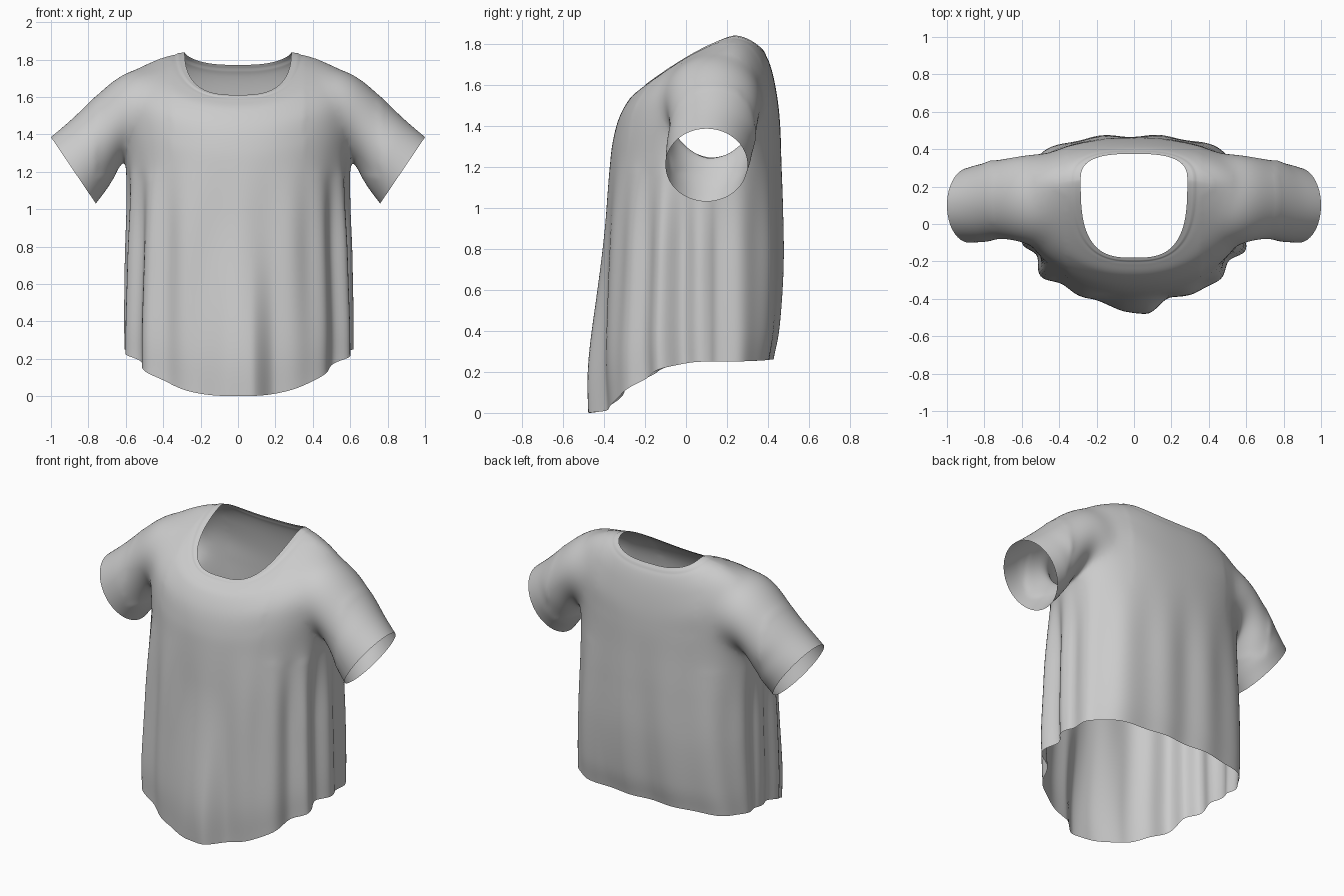
import bpy, bmesh, math

if "Cube" in bpy.data.objects:
    bpy.data.objects.remove(bpy.data.objects["Cube"])

SEG = 240

def spline(rows, t):
    """Catmull-Rom interpolation through rows of parameters, t in 0..1."""
    n = len(rows) - 1
    i = min(int(t * n), n - 1)
    u = t * n - i
    p1, p2 = rows[i], rows[i + 1]
    p0 = rows[i - 1] if i else [2 * a - b for a, b in zip(p1, p2)]
    p3 = rows[i + 2] if i + 2 <= n else [2 * b - a for a, b in zip(p1, p2)]
    return [0.5 * (2 * b + (c - a) * u + (2 * a - 5 * b + 4 * c - d) * u * u
                   + (3 * b - a - 3 * c + d) * u ** 3)
            for a, b, c, d in zip(p0, p1, p2, p3)]

def smooth(a, b, v):
    t = max(0.0, min(1.0, (v - a) / (b - a)))
    return t * t * (3 - 2 * t)

def gauss(v, centre, width):
    return math.exp(-((v - centre) / width) ** 2)

def loft(name, rings):
    """Closed tube; the end caps get material slot 1 so they can be removed later."""
    bm = bmesh.new()
    vr = [[bm.verts.new(p) for p in r] for r in rings]
    n = len(rings[0])
    for a, b in zip(vr, vr[1:]):
        for j in range(n):
            k = (j + 1) % n
            bm.faces.new((a[j], a[k], b[k], b[j]))
    for ring in (vr[0], vr[-1]):
        c = bm.verts.new([sum(v.co[i] for v in ring) / n for i in range(3)])
        for j in range(n):
            bm.faces.new((ring[j], ring[(j + 1) % n], c)).material_index = 1
    bmesh.ops.recalc_face_normals(bm, faces=bm.faces)
    me = bpy.data.meshes.new(name)
    bm.to_mesh(me)
    bm.free()
    for m in slots:
        me.materials.append(m)
    ob = bpy.data.objects.new(name, me)
    bpy.context.collection.objects.link(ob)
    return ob

slots = [bpy.data.materials.new("cloth"), bpy.data.materials.new("opening")]

# Body rings, hem to neck: half width, y centre, y front, y back,
# z front, z side, z back, z blend power, front squareness, back squareness
BODY = [
    (.600, .12, -.40, .42, 0.00, .25, .26, 2.4, 2.6, 3.2),
    (.600, .12, -.41, .45, 0.25, .42, .42, 2.2, 2.6, 3.0),
    (.595, .12, -.40, .47, 0.60, .70, .70, 2.0, 2.5, 2.8),
    (.590, .12, -.385, .47, 0.95, 1.0, 1.0, 2.0, 2.4, 2.6),
    (.600, .12, -.37, .465, 1.2, 1.25, 1.22, 2.0, 2.2, 2.4),
    (.625, .13, -.355, .46, 1.33, 1.46, 1.38, 2.0, 2.1, 2.3),
    (.620, .16, -.325, .45, 1.44, 1.65, 1.50, 1.8, 2.1, 2.3),
    (.520, .19, -.275, .43, 1.53, 1.76, 1.62, 1.6, 2.2, 2.3),
    (.380, .22, -.22, .405, 1.58, 1.815, 1.71, 1.45, 2.5, 2.5),
    (.285, .235, -.18, .375, 1.605, 1.833, 1.765, 1.3, 3.0, 2.8)]

def body_ring(t):
    a, yc, yf, yb, zf, zs, zb, q, nf, nb = spline(BODY, t)
    ring = []
    for j in range(SEG):
        th = 2 * math.pi * j / SEG
        s, c = math.sin(th), math.cos(th)            # th = 0 is the front
        n = nf if c > 0 else nb
        r = (abs(s) ** n + abs(c) ** n) ** (-1 / n)
        f = abs(r * c)
        x = a * r * s
        y = yc + (yf - yc if c > 0 else yb - yc) * f
        z = zs + (zf - zs) * f ** q if c > 0 else zs + (zb - zs) * f ** (q + .6)
        # hanging folds: deep beside the front, shallow elsewhere
        ang = math.acos(max(-1, min(1, c)))
        fade = 1 - smooth(0.75, 1.4, z)
        side = 1 if s > 0 else -1
        d = .03 * gauss(ang, 1.1, .4) * math.sin(ang * 17 + .8 + .4 * side)
        d += .007 * math.sin(th * 13 + 1.2 * math.sin(2 * z))
        d *= fade
        x += d * s
        y -= d * c
        # broad centre pleat of the front panel
        if c > 0:
            y -= .07 * smooth(-.24, -.04, x) * (1 - smooth(.07, .2, x)) * (1 - smooth(.0, 1.0, z))
        # collar band step
        z += .006 * smooth(.942, .95, t)
        ring.append((x, y, max(z, 0)))
    return ring

body = loft("shirt", [body_ring(i / 90) for i in range(91)])

# Sleeve rings, inside to cuff: top x, top z, bottom x, bottom z, y centre, y half
SLEEVE = [
    (.40, 1.735, .40, 1.28, .13, .24),
    (.55, 1.755, .52, 1.28, .13, .25),
    (.68, 1.685, .59, 1.285, .135, .228),
    (.80, 1.565, .65, 1.19, .132, .216),
    (.90, 1.470, .70, 1.11, .115, .21),
    (1.0, 1.385, .76, 1.03, .10, .20)]

def sleeve_ring(t, side):
    tx, tz, bx, bz, yc, yh = spline(SLEEVE, t)
    ring = []
    for j in range(80):
        th = 2 * math.pi * j / 80
        h = .5 + .5 * math.cos(th)
        # soft creases under the arm and at the back
        k = 1 + .025 * math.sin(t * 26 + 2 * th) * (1 - h) * smooth(1, .6, t) * smooth(-.2, .5, math.sin(th))
        ring.append((side * (bx + (tx - bx) * h), yc + yh * k * math.sin(th), bz + (tz - bz) * h))
    return ring

# Join the sleeves to the body
bpy.context.view_layer.objects.active = body
for side in (-1, 1):
    sl = loft("sleeve", [sleeve_ring(i / 36, side) for i in range(37)])
    mod = body.modifiers.new("join", 'BOOLEAN')
    mod.operation = 'UNION'
    mod.solver = 'EXACT'
    mod.object = sl
    bpy.ops.object.modifier_apply(modifier=mod.name)
    bpy.data.objects.remove(sl, do_unlink=True)

# Open hem, neck and cuffs, then relax the armhole seams
bm = bmesh.new()
bm.from_mesh(body.data)
bmesh.ops.delete(bm, geom=[f for f in bm.faces if f.material_index == 1], context='FACES')
bmesh.ops.remove_doubles(bm, verts=bm.verts, dist=.003)
seam = [v for v in bm.verts if .36 < abs(v.co.x) < .76 and 1.18 < v.co.z < 1.80 and not v.is_boundary]
for _ in range(40):
    bmesh.ops.smooth_vert(bm, verts=seam, factor=.5, use_axis_x=True, use_axis_y=True, use_axis_z=True)
bmesh.ops.recalc_face_normals(bm, faces=bm.faces)
for f in bm.faces:
    f.material_index = 0
bm.to_mesh(body.data)
bm.free()
body.data.materials.clear()
for m in slots:
    bpy.data.materials.remove(m)

bpy.ops.object.select_all(action='DESELECT')
body.select_set(True)
bpy.context.view_layer.objects.active = body
bpy.ops.object.shade_smooth_by_angle(angle=math.radians(50))
